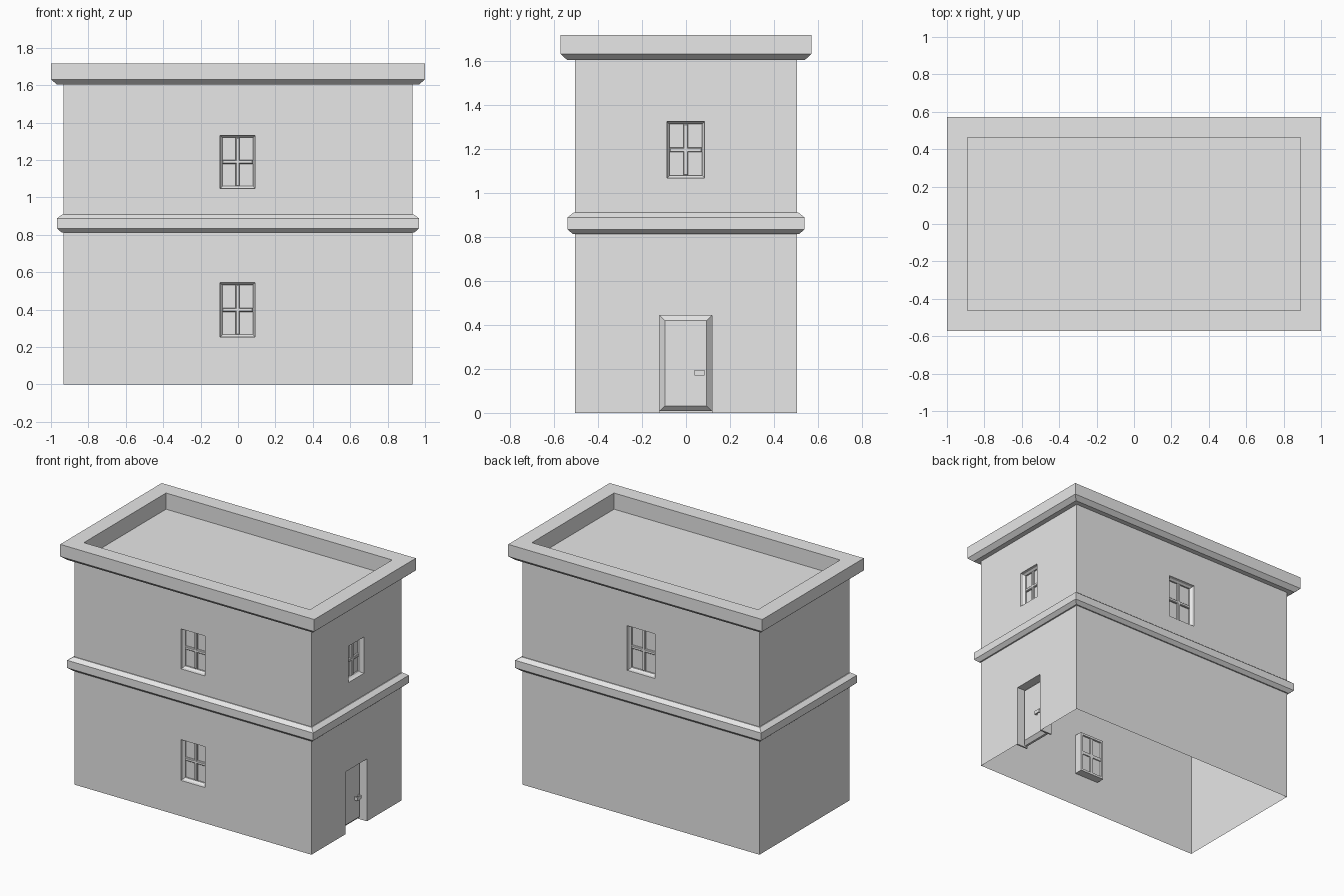
import bpy, bmesh
from math import radians
from mathutils import Matrix, Vector

if "Cube" in bpy.data.objects:
    bpy.data.objects.remove(bpy.data.objects["Cube"])

stone = bpy.data.materials.new("plain_grey")
stone.use_nodes = True
stone.diffuse_color = (0.8, 0.8, 0.8, 1)
stone.node_tree.nodes["Principled BSDF"].inputs["Base Color"].default_value = (0.8, 0.8, 0.8, 1)

HX, HY, TOP = 0.932, 0.505, 1.605      # wall half sizes and wall height


def finish(name, bm, matrix=Matrix(), fix_normals=True):
    """Turn a bmesh into a named, flat shaded object."""
    if fix_normals:
        bmesh.ops.recalc_face_normals(bm, faces=bm.faces)
    bm.transform(matrix)
    mesh = bpy.data.meshes.new(name)
    bm.to_mesh(mesh)
    bm.free()
    mesh.materials.append(stone)
    obj = bpy.data.objects.new(name, mesh)
    bpy.context.collection.objects.link(obj)
    return obj


def loft(name, rings, matrix=Matrix(), caps=(), closed=False):
    """Join concentric rectangles, each (half x, half y, z); caps lists rings to fill."""
    bm = bmesh.new()
    loops = [[bm.verts.new((sx * x, sy * y, z))
              for sx, sy in ((-1, -1), (1, -1), (1, 1), (-1, 1))] for x, y, z in rings]
    pairs = list(zip(loops, loops[1:]))
    if closed:
        pairs.append((loops[-1], loops[0]))
    for a, b in pairs:
        for i in range(4):
            j = (i + 1) % 4
            bm.faces.new((a[i], a[j], b[j], b[i]))
    for c in caps:
        bm.faces.new(loops[c])
    return finish(name, bm, matrix)


def block(name, u, v, n, matrix, bevel=0.0):
    """Box spanning three (low, high) ranges, with its front edges eased."""
    ctr = Matrix.Translation(Vector(((u[0] + u[1]) / 2, (v[0] + v[1]) / 2, 0)))
    hu, hv = (u[1] - u[0]) / 2, (v[1] - v[0]) / 2
    rings = [(hu, hv, n[0]), (hu, hv, n[1] - bevel)]
    if bevel:
        rings.append((hu - bevel, hv - bevel, n[1]))
    return loft(name, rings, matrix @ ctr, caps=(0, -1))


def wall(name, half, holes, matrix):
    """Thin wall with rectangular openings (u0, u1, v0, v1)."""
    us = sorted({-half, half, *(e for h in holes for e in h[:2])})
    vs = sorted({0, TOP, *(e for h in holes for e in h[2:])})
    bm = bmesh.new()
    for a, b in zip(us, us[1:]):
        for c, d in zip(vs, vs[1:]):
            mu, mv = (a + b) / 2, (c + d) / 2
            if any(h[0] < mu < h[1] and h[2] < mv < h[3] for h in holes):
                continue
            bm.faces.new([bm.verts.new((x, y, 0)) for x, y in ((a, c), (b, c), (b, d), (a, d))])
    bmesh.ops.remove_doubles(bm, verts=bm.verts, dist=1e-5)
    finish(name, bm, matrix, fix_normals=False)


def window(name, hole, matrix):
    """Recessed frame with a sloped lip, crossed glazing bars and a pane."""
    u0, u1, v0, v1 = hole
    hu, hv = (u1 - u0) / 2, (v1 - v0) / 2
    m = matrix @ Matrix.Translation(Vector(((u0 + u1) / 2, (v0 + v1) / 2, 0)))
    iu, iv = hu - 0.016, hv - 0.016
    loft(name + "_frame", [(hu, hv, 0), (hu - 0.004, hv - 0.004, 0), (hu - 0.006, hv - 0.006, -0.02),
                           (iu, iv, -0.032), (iu, iv, -0.06), (hu, hv, -0.06)], m, closed=True)
    block(name + "_upright_bar", (-0.011, 0.011), (-iv, iv), (-0.055, -0.028), m, 0.004)
    block(name + "_cross_bar", (-iu, iu), (-0.011, 0.011), (-0.055, -0.028), m, 0.004)
    block(name + "_pane", (-iu, iu), (-iv, iv), (-0.047, -0.042), m)


def side(angle, dist):
    """Wall space: x along the wall, y up, z outward."""
    return (Matrix.Rotation(radians(angle), 4, "Z")
            @ Matrix.Translation((0, -dist, 0)) @ Matrix.Rotation(radians(90), 4, "X"))


front, right, back, left = side(0, HY), side(90, HX), side(180, HY), side(270, HX)

# Walls and windows
door_hole = (-0.132, 0.13, 0, 0.455)
layout = {
    "front": (front, HX, {"lower": (-0.1, 0.096, 0.25, 0.548), "upper": (-0.1, 0.096, 1.044, 1.336)}),
    "right": (right, HY, {"upper": (-0.091, 0.089, 1.062, 1.328), "door": door_hole}),
    "back": (back, HX, {"upper": (-0.113, 0.113, 1.03, 1.355)}),
    "left": (left, HY, {}),
}
for label, (matrix, half, holes) in layout.items():
    wall(label + "_wall", half, list(holes.values()), matrix)
    for floor, hole in holes.items():
        if floor != "door":
            window(f"{label}_{floor}_window", hole, matrix)

# Door frame, leaf and handle
d0, d1, _, dtop = door_hole
block("door_jamb_near", (d0, d0 + 0.012), (0, dtop), (-0.09, 0), right)
block("door_jamb_far", (d1 - 0.012, d1), (0, dtop), (-0.09, 0), right)
block("door_head", (d0, d1), (dtop - 0.012, dtop), (-0.09, 0), right)
block("door_leaf", (d0 + 0.012, d1 - 0.012), (0.008, dtop - 0.012), (-0.08, -0.04), right, 0.024)
block("door_handle_bar", (0.038, 0.084), (0.17, 0.195), (-0.026, -0.018), right)
for tag, u in (("near", 0.038), ("far", 0.078)):
    block("door_handle_post_" + tag, (u, u + 0.006), (0.17, 0.195), (-0.042, -0.018), right)

# Moulding between the floors
loft("floor_band", [(HX, HY, 0.812), (0.942, 0.514, 0.812), (0.968, 0.538, 0.834),
                    (0.968, 0.538, 0.888), (0.938, 0.511, 0.91), (HX, HY, 0.91)])

# Overhanging parapet with the sunken roof deck
loft("parapet_and_roof", [(HX, HY, 1.604), (0.968, 0.541, 1.604), (1, 0.571, 1.631),
                          (1, 0.571, 1.717), (0.89, 0.462, 1.717), (0.89, 0.462, 1.602)], caps=(-1,))
